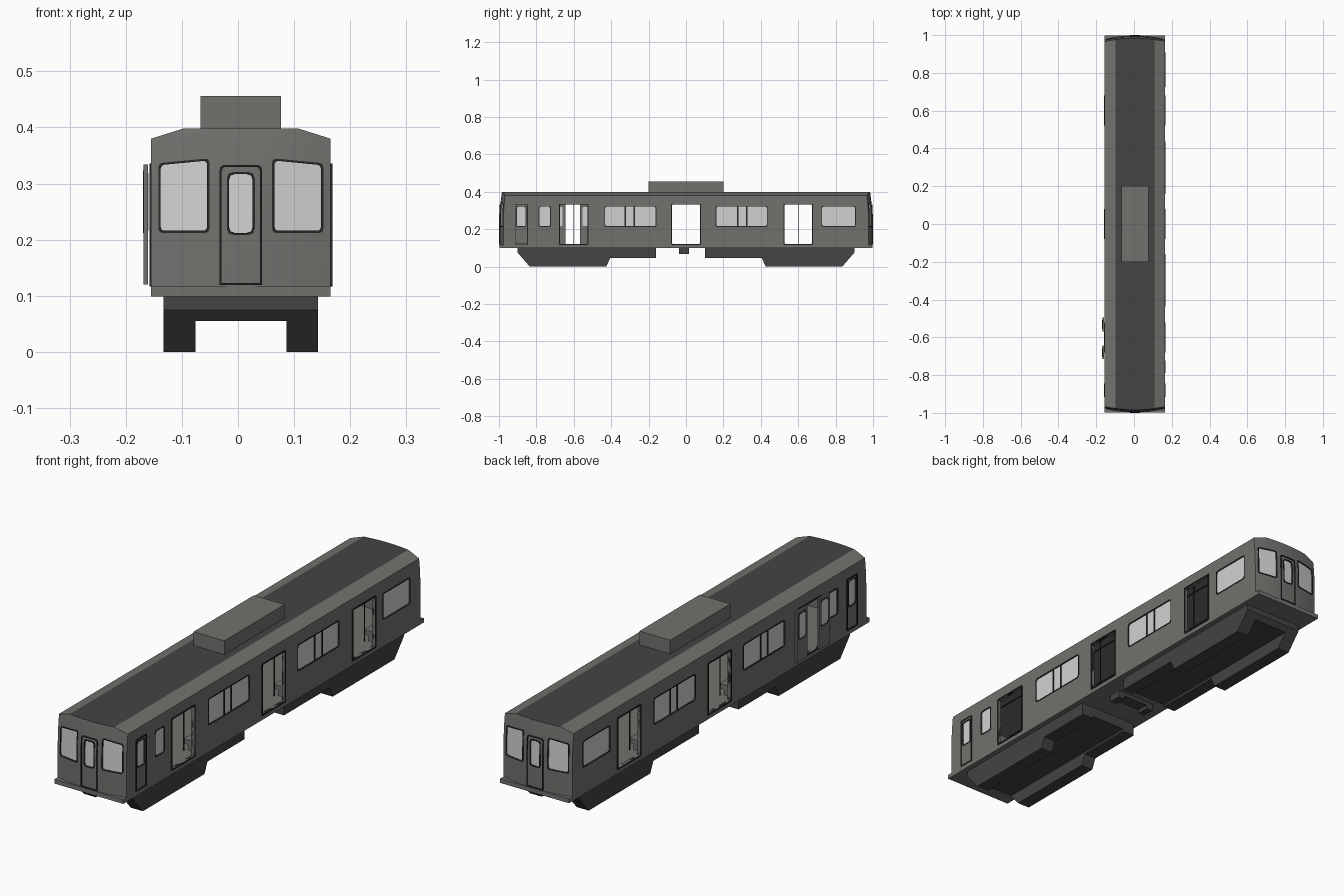
import bpy, bmesh, math
from mathutils import Vector

if "Cube" in bpy.data.objects:
    bpy.data.objects.remove(bpy.data.objects["Cube"])

CX, W = 0.005, 0.16          # body centre line and half width


def material(name, r, g, b):
    m = bpy.data.materials.new(name)
    m.diffuse_color = (r, g, b, 1)
    m.use_nodes = True
    m.node_tree.nodes["Principled BSDF"].inputs["Base Color"].default_value = m.diffuse_color
    return m


GREY = material("body_grey", 0.165, 0.165, 0.155)
DARK = material("dark_grey", 0.057, 0.057, 0.057)
BLACK = material("black_rubber", 0.02, 0.02, 0.02)
GLASS = material("pale_glass", 0.64, 0.64, 0.64)


def finish(name, bm, mat):
    bmesh.ops.recalc_face_normals(bm, faces=bm.faces)
    me = bpy.data.meshes.new(name)
    bm.to_mesh(me)
    bm.free()
    ob = bpy.data.objects.new(name, me)
    bpy.context.collection.objects.link(ob)
    if mat:
        me.materials.append(mat)
    return ob


def add_prism(bm, a, b):
    """Closed prism between two matching loops of points."""
    va, vb = [bm.verts.new(p) for p in a], [bm.verts.new(p) for p in b]
    bm.faces.new(va)
    bm.faces.new(vb[::-1])
    for i in range(len(va)):
        j = (i + 1) % len(va)
        bm.faces.new((va[i], vb[i], vb[j], va[j]))


def box(name, x0, x1, y0, y1, z0, z1, mat):
    bm = bmesh.new()
    c = [(x0, y0), (x1, y0), (x1, y1), (x0, y1)]
    add_prism(bm, [(CX + x, y, z0) for x, y in c], [(CX + x, y, z1) for x, y in c])
    return finish(name, bm, mat)


def extrude_x(name, pts, x0, x1, mat):
    bm = bmesh.new()
    add_prism(bm, [(CX + x0, y, z) for y, z in pts], [(CX + x1, y, z) for y, z in pts])
    return finish(name, bm, mat)


def rounded(corners, radii, seg=3):
    """Polygon with rounded corners and long edges divided."""
    out, n = [], len(corners)
    for i in range(n):
        p, a, b = (Vector(corners[k % n]) for k in (i, i - 1, i + 1))
        r = radii[i] if isinstance(radii, (list, tuple)) else radii
        if r == 0:
            out.append(p)
        else:
            s, e = p + (a - p).normalized() * r, p + (b - p).normalized() * r
            for k in range(seg + 1):
                t = k / seg
                out.append(s * (1 - t) ** 2 + p * 2 * t * (1 - t) + e * t * t)
    dense = []
    for i, p in enumerate(out):
        q = out[(i + 1) % len(out)]
        k = max(1, math.ceil((q - p).length / 0.04))
        dense += [p.lerp(q, j / k) for j in range(k)]
    return dense


def rect(u0, u1, v0, v1, r, seg=3):
    return rounded([(u0, v0), (u1, v0), (u1, v1), (u0, v1)], r, seg)


def grow(pts, w):
    us, vs = [p[0] for p in pts], [p[1] for p in pts]
    cu, cv = (max(us) + min(us)) / 2, (max(vs) + min(vs)) / 2
    fu, fv = 1 + 2 * w / (max(us) - min(us)), 1 + 2 * w / (max(vs) - min(vs))
    return [(cu + (p[0] - cu) * fu, cv + (p[1] - cv) * fv) for p in pts]


def end_y(x, z):
    """Curved surface of the end walls."""
    return 0.996 - 0.02 * (x / W) ** 2 - 0.012 * max(0, (z - 0.25) / 0.15) ** 2


def side(s):
    return lambda u, v, d: (CX + s * (W + d), u, v)


def end(e):
    return lambda u, v, d: (CX + u, e * (end_y(u, v) + d), v)


def plate(name, pts, place, d, t, mat):
    bm = bmesh.new()
    add_prism(bm, [place(u, v, d) for u, v in pts], [place(u, v, d - t) for u, v in pts])
    return finish(name, bm, mat)


def ring(name, pts, w, place, d, t, mat):
    """Frame of width w around the given outline."""
    bm = bmesh.new()
    big = grow(pts, w)
    loops = [[bm.verts.new(place(u, v, k)) for u, v in p]
             for p, k in ((pts, d), (big, d), (big, d - t), (pts, d - t))]
    for a in range(4):
        A, B = loops[a], loops[(a + 1) % 4]
        for i in range(len(pts)):
            j = (i + 1) % len(pts)
            bm.faces.new((A[i], A[j], B[j], B[i]))
    return finish(name, bm, mat)


# Outlines: side windows, doorways and end windows
doorways = [rect(c - 0.074, c + 0.074, 0.122, 0.331, 0.003, 1) for c in (-0.6, 0, 0.6)]
side_windows = [rect(a, b, 0.216, 0.321, 0.011) for a, b in
                ((-0.904, -0.858), (-0.784, -0.726), (-0.432, -0.162), (0.162, 0.432), (0.728, 0.904))]
right_pane = [(0.06, 0.216), (0.143, 0.216), (0.143, 0.333), (0.06, 0.341)]
end_windows = [rounded([(s * u, v) for u, v in right_pane], 0.008) for s in (-1, 1)]
end_windows.append(rect(-0.021, 0.021, 0.212, 0.317, 0.011, 2))

# Body shell: grid of columns with curved ends
xs = [-0.16, -0.131, -0.103, -0.068, -0.034, 0, 0.034, 0.068, 0.103, 0.131, 0.16]
bm = bmesh.new()
cols = []
for x in xs:
    top = 0.398 - 0.018 * max(0, (abs(x) - 0.103) / 0.057)
    zs = [0.117 + (top - 0.117) * f for f in (0, 0.47, 0.62, 0.75, 0.88, 1)]
    cols.append([[bm.verts.new((CX + x, e * end_y(x, z), z)) for z in zs] for e in (-1, 1)])
for A, B in zip(cols, cols[1:]):
    for e in (0, 1):
        for k in range(5):
            bm.faces.new((A[e][k], B[e][k], B[e][k + 1], A[e][k + 1]))
    for k in (0, 5):
        bm.faces.new((A[0][k], A[1][k], B[1][k], B[0][k]))
for C in (cols[0], cols[-1]):
    bm.faces.new(C[0] + C[1][::-1])
body = finish("body_shell", bm, GREY)

# Cut the cabin space, side openings and end windows
cavity = box("cavity_cutter", -0.147, 0.147, -0.945, 0.945, 0.122, 0.372, None)
bm = bmesh.new()
for pts in doorways + side_windows:
    add_prism(bm, [(-0.3, u, v) for u, v in pts], [(0.3, u, v) for u, v in pts])
side_cut = finish("side_cutter", bm, None)
bm = bmesh.new()
for pts in end_windows:
    add_prism(bm, [(CX + u, -1.2, v) for u, v in pts], [(CX + u, 1.2, v) for u, v in pts])
end_cut = finish("end_cutter", bm, None)
bpy.context.view_layer.objects.active = body
body.select_set(True)
for cutter in (cavity, side_cut, end_cut):
    cutter.hide_render = True
    mod = body.modifiers.new("cut", 'BOOLEAN')
    mod.object, mod.operation, mod.solver = cutter, 'DIFFERENCE', 'EXACT'
    bpy.ops.object.modifier_apply(modifier=mod.name)
    bpy.data.objects.remove(cutter)
bpy.ops.object.shade_smooth_by_angle(angle=math.radians(10))

# Dark flat roof centre
body.data.materials.clear()
body.data.materials.append(GREY)
body.data.materials.append(DARK)
for p in body.data.polygons:
    p.material_index = 1 if p.normal.z > 0.99 and p.center.z > 0.39 else 0

# Sill and roof unit
box("floor_sill", -W, W, -0.998, 0.998, 0.099, 0.117, GREY)
box("roof_unit", -0.0715, 0.0715, -0.2, 0.2, 0.396, 0.456, GREY)

# Side glazing, frames and crew doors
for s, tag in ((-1, "left"), (1, "right")):
    pl = side(s)
    for pts in doorways:
        ring(tag + "_doorway_frame", pts, 0.005, pl, 0.003, 0.015, BLACK)
    for pts in side_windows:
        plate(tag + "_window_glass", pts, pl, -0.003, 0.005, GLASS)
        ring(tag + "_window_seal", pts, 0.004, pl, 0.0015, 0.004, BLACK)
    for y in (-0.325, -0.277, 0.277, 0.325):
        plate(tag + "_window_bar", rect(y - 0.003, y + 0.003, 0.216, 0.321, 0), pl, 0, 0.01, BLACK)
    crew = rect(-0.911, -0.849, 0.123, 0.332, [0, 0, 0.006, 0.006])
    ring(tag + "_crew_door_frame", crew, 0.004, pl, 0.003, 0.005, BLACK)

# Open outer door leaves on the left side
for y in (-0.532, -0.68):
    pl = side(-1)
    pane = rect(y - 0.021, y + 0.021, 0.216, 0.319, 0.01)
    plate("door_leaf", rect(y - 0.036, y + 0.036, 0.12, 0.334, 0), pl, 0.013, 0.008, GREY)
    plate("door_leaf_glass", pane, pl, 0.0135, 0.009, GLASS)
    ring("door_leaf_seal", pane, 0.004, pl, 0.0145, 0.003, BLACK)

# End windows and gangway doors
for e, tag in ((-1, "front"), (1, "back")):
    pl = end(e)
    for pts in end_windows:
        plate(tag + "_window_glass", pts, pl, -0.003, 0.005, GLASS)
        ring(tag + "_window_seal", pts, 0.004, pl, 0.002, 0.006, BLACK)
    door = rect(-0.0345, 0.0345, 0.123, 0.33, [0, 0, 0.01, 0.01])
    ring(tag + "_door_frame", door, 0.0035, pl, 0.004, 0.007, BLACK)

# Underframe: side skirts with a shallower middle
for e, inner, tag in ((-1, 0.16, "front"), (1, 0.102, "back")):
    skirt = [(0.9, 0.1), (0.9, 0.075), (0.835, 0), (0.426, 0),
             (0.406, 0.045), (inner, 0.045), (inner, 0.1)]
    middle = [(0.9, 0.1), (0.9, 0.075), (0.8827, 0.055), (inner, 0.055), (inner, 0.1)]
    for s in (-1, 1):
        extrude_x(tag + "_skirt", [(e * y, z) for y, z in skirt], s * 0.081, s * 0.1375, DARK)
    extrude_x(tag + "_underframe", [(e * y, z) for y, z in middle], -0.081, 0.081, DARK)

# Small centre bracket underneath
box("bracket_bar", -0.09, 0.09, -0.037, 0.016, 0.083, 0.1, DARK)
for s in (-1, 1):
    x0, x1 = sorted((s * 0.06, s * 0.09))
    box("bracket_foot", x0, x1, -0.037, 0.016, 0.068, 0.083, DARK)

# Interior benches, poles and rails
for s in (-1, 1):
    for a, b in ((-0.5, -0.1), (0.1, 0.5), (0.7, 0.93)):
        for part, d, z0, z1 in (("bench_seat", 0.055, 0.145, 0.165), ("bench_back", 0.012, 0.165, 0.21),
                                ("bench_base", 0.035, 0.122, 0.145)):
            x0, x1 = sorted((s * 0.147, s * (0.147 - d)))
            box(part, x0, x1, a, b, z0, z1, GREY)
    for y in (-0.09, 0.09, -0.51, 0.51, 0.69):
        box("bench_pole", s * 0.1 - 0.002, s * 0.1 + 0.002, y - 0.002, y + 0.002, 0.122, 0.372, BLACK)
    box("hand_rail", s * 0.09 - 0.002, s * 0.09 + 0.002, -0.9, 0.93, 0.348, 0.352, BLACK)
for y in (-0.6, 0.6):
    box("centre_pole", -0.002, 0.002, y - 0.002, y + 0.002, 0.122, 0.372, BLACK)
